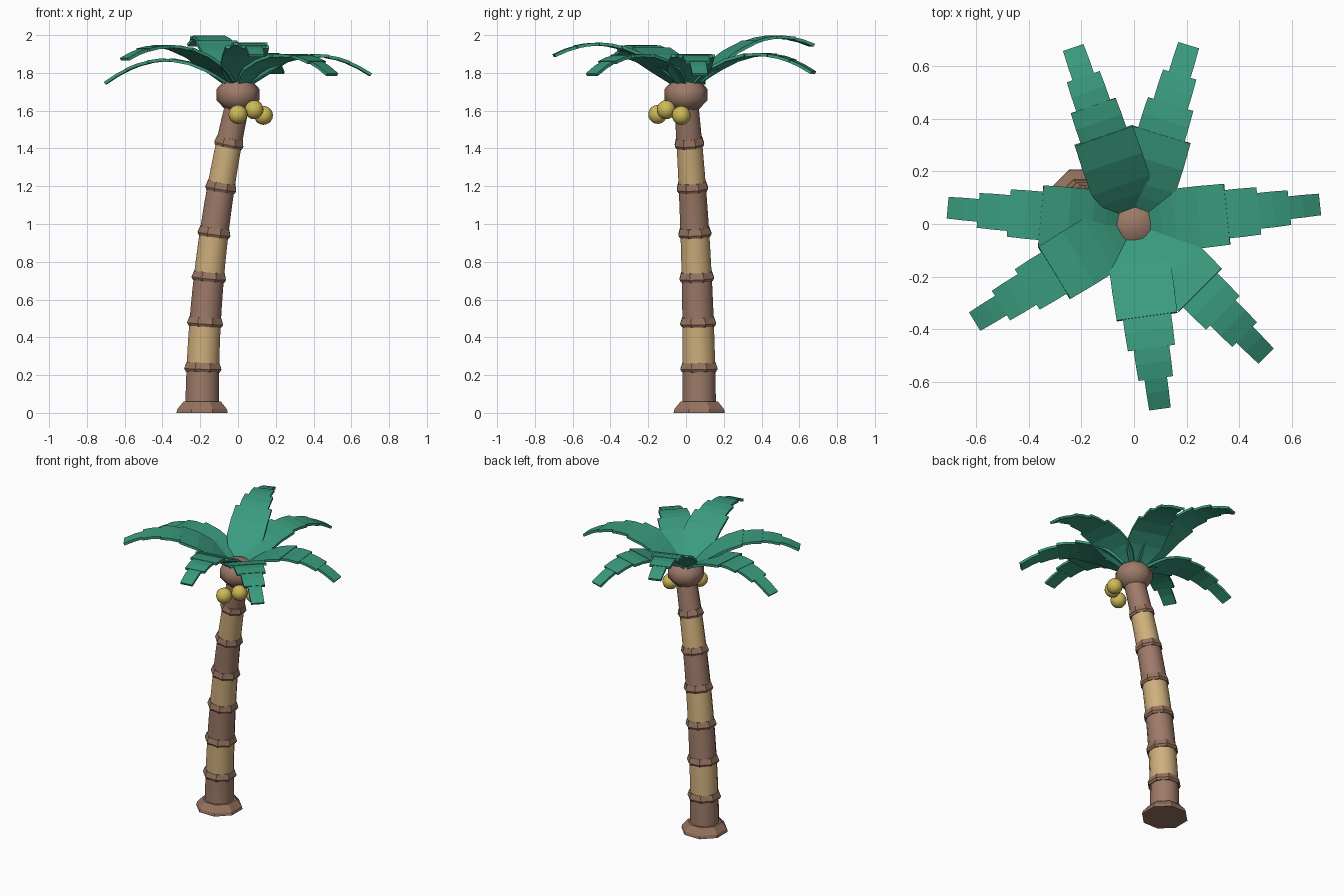
import bpy, bmesh, math
from mathutils import Vector, Matrix

if "Cube" in bpy.data.objects:
    bpy.data.objects.remove(bpy.data.objects["Cube"])


def material(name, rgb):
    m = bpy.data.materials.new(name)
    m.use_nodes = True
    m.diffuse_color = (*rgb, 1)
    m.node_tree.nodes["Principled BSDF"].inputs["Base Color"].default_value = (*rgb, 1)
    return m


GREEN = material("leaf green", (0.042, 0.33, 0.21))
BARK = material("bark brown", (0.34, 0.195, 0.14))
TAN = material("bark tan", (0.62, 0.43, 0.20))
RING = material("ring brown", (0.30, 0.17, 0.115))
YELLOW = material("coconut yellow", (0.62, 0.49, 0.095))


def finish(bm, name, mat, smooth=None):
    bmesh.ops.recalc_face_normals(bm, faces=bm.faces)
    me = bpy.data.meshes.new(name)
    bm.to_mesh(me)
    bm.free()
    me.materials.append(mat)
    ob = bpy.data.objects.new(name, me)
    bpy.context.collection.objects.link(ob)
    if smooth:
        bpy.ops.object.select_all(action='DESELECT')
        ob.select_set(True)
        bpy.context.view_layer.objects.active = ob
        bpy.ops.object.shade_smooth_by_angle(angle=math.radians(smooth))
    return ob


# Leaning trunk centre line and thickness
def centre(z):
    return Vector((-0.19 + 0.07 * z * z, 0.07 - 0.0257 * z * z, z))


def girth(z):
    return 0.092 - 0.011 * z - 0.003 * z * z


def loft(name, sections, sides, mat, smooth=None, tilt=True):
    """Capped tube along the trunk; sections are (height, radius)."""
    bm = bmesh.new()
    loops = []
    for z, r in sections:
        axis = centre(z + 0.01) - centre(z - 0.01) if tilt else Vector((0, 0, 1))
        rot = Vector((0, 0, 1)).rotation_difference(axis)
        loop = []
        for i in range(sides):
            a = math.tau * (i + 0.5) / sides
            loop.append(bm.verts.new(centre(z) + rot @ Vector((r * math.cos(a), r * math.sin(a), 0))))
        loops.append(loop)
    for lo, hi in zip(loops, loops[1:]):
        for i in range(sides):
            j = (i + 1) % sides
            bm.faces.new((lo[i], lo[j], hi[j], hi[i]))
    bm.faces.new(loops[0][::-1])
    bm.faces.new(loops[-1])
    return finish(bm, name, mat, smooth)


# Trunk segments with a collar at every joint
joints = [0.02, 0.24, 0.48, 0.72, 0.955, 1.195, 1.43, 1.64]
for i, (z0, z1) in enumerate(zip(joints, joints[1:])):
    steps = [z0 + (z1 - z0) * k / 3 for k in range(4)]
    loft(f"trunk_segment_{i + 1}", [(z, girth(z)) for z in steps], 12, TAN if i % 2 else BARK, 40)
    if i:
        g = girth(z0)
        loft(f"trunk_ring_{i}", [(z0 - 0.022, g * 1.1), (z0 - 0.008, g * 1.2),
                                 (z0 + 0.026, g * 1.06)], 8, RING)
loft("trunk_base", [(0, 0.147), (0.02, 0.142), (0.06, 0.107)], 8, RING, tilt=False)

# Bulb at the top of the trunk
bm = bmesh.new()
bmesh.ops.create_uvsphere(bm, u_segments=8, v_segments=5, radius=0.12,
                          matrix=Matrix.Translation((0, 0, 1.685)) @ Matrix.Diagonal((1, 1, 0.78, 1)))
finish(bm, "crown_bulb", BARK, 60)

# Coconuts
for i, p in enumerate([(0, -0.15, 1.58), (0.085, -0.105, 1.605), (0.135, -0.025, 1.575)]):
    bm = bmesh.new()
    bmesh.ops.create_uvsphere(bm, u_segments=16, v_segments=10, radius=0.05, matrix=Matrix.Translation(p))
    finish(bm, f"coconut_{i + 1}", YELLOW, 60)

# Fronds: stepped slabs along an arch, narrowing towards the tip
PANELS = [[(0.06, 0.06), (0.11, 0.095), (0.16, 0.117), (0.25, 0.118), (0.355, 0.116)],
          [(0.34, 0.092), (0.41, 0.092), (0.475, 0.09)],
          [(0.465, 0.068), (0.53, 0.068), (0.59, 0.066)],
          [(0.58, 0.043), (0.64, 0.043), (0.705, 0.041)]]
BEND, ROOT_R, ROOT_Z = 1.15, 0.05, 1.742


def frond(name, degrees, tip_z):
    rise = (tip_z - ROOT_Z + BEND * 0.65 ** 2) / 0.65
    turn = Matrix.Rotation(math.radians(degrees), 3, 'Z')
    bm = bmesh.new()
    for k, panel in enumerate(PANELS):
        loops = []
        for r, half in panel:
            d = r - ROOT_R
            z = ROOT_Z + rise * d - BEND * d * d - 0.002 * k
            slope = rise - 2 * BEND * d
            n = Vector((-slope, 0, 1)).normalized() * 0.008
            mid = Vector((r, 0, z))
            loops.append([bm.verts.new(turn @ (mid + Vector((0, s * half, 0)) + n * t))
                          for s, t in ((-1, -1), (1, -1), (1, 1), (-1, 1))])
        for a, b in zip(loops, loops[1:]):
            for i in range(4):
                j = (i + 1) % 4
                bm.faces.new((a[i], a[j], b[j], b[i]))
        bm.faces.new(loops[0][::-1])
        bm.faces.new(loops[-1])
    finish(bm, name, GREEN)


for i, (deg, tip) in enumerate([(6, 1.80), (73, 1.81), (109, 1.955), (175, 1.755),
                                (211.5, 1.88), (278, 1.90), (315, 1.80)]):
    frond(f"frond_{i + 1}", deg, tip)
